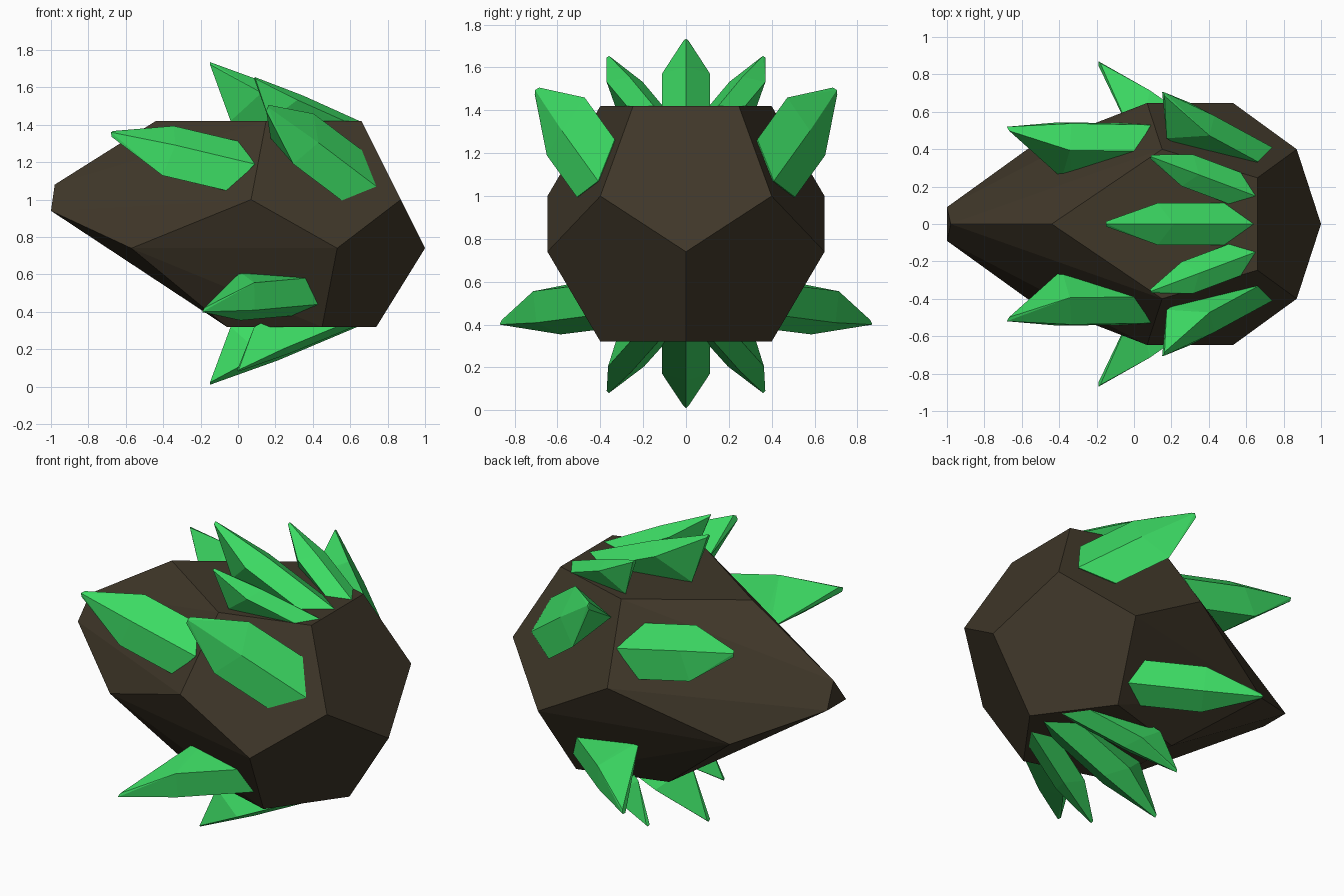
import bpy, bmesh
from math import cos, sin, radians
from mathutils import Vector

if "Cube" in bpy.data.objects:
    bpy.data.objects.remove(bpy.data.objects["Cube"])


def material(name, rgb):
    m = bpy.data.materials.new(name)
    m.diffuse_color = (*rgb, 1)
    m.use_nodes = True
    m.node_tree.nodes["Principled BSDF"].inputs["Base Color"].default_value = m.diffuse_color
    return m


def hull_object(name, points, mat):
    bm = bmesh.new()
    for p in points:
        bm.verts.new(p)
    bmesh.ops.convex_hull(bm, input=bm.verts)
    bmesh.ops.dissolve_limit(bm, angle_limit=radians(2.5), verts=bm.verts, edges=bm.edges)
    bmesh.ops.recalc_face_normals(bm, faces=bm.faces)
    me = bpy.data.meshes.new(name)
    bm.to_mesh(me)
    bm.free()
    me.materials.append(mat)
    ob = bpy.data.objects.new(name, me)
    bpy.context.collection.objects.link(ob)
    return ob


rock = material("rock", (0.05, 0.038, 0.022))
green = material("crystal", (0.045, 0.70, 0.125))

# Rock: dodecahedron with its -x side pulled out and the tip cut off
CX, CZ = 0.32, 0.87
pts = []
for k in range(5):
    for r, z, offset in ((0.42, 0.55, 36), (0.68, 0.13, 36), (0.68, -0.13, 0), (0.42, -0.55, 0)):
        a = radians(offset + 72 * k)
        pts.append(Vector((CX + r * cos(a), r * sin(a), CZ + z)))
body = []
for p in pts:
    dx, up = p.x - CX, p.z > CZ
    if up and dx < -0.6:                       # pulled tip, cut to a triangle
        body += [(-0.98, 0, 1.08), (-1, 0.09, 0.94), (-1, -0.09, 0.94)]
        continue
    if up and dx < -0.4:
        p.x = -0.44                            # rear corner of the top face
    elif up and dx < 0:
        p.x -= 0.04
    elif dx < -0.5:
        p.x = -0.57                            # lower rear corners
    elif dx < -0.3:
        p.x = -0.06                            # rear corners of the bottom face
    body.append(p)
hull_object("rock_body", body, rock)

# Crystal section points: (along to tip, sideways, height)
SHAPE = [(1, 0, 1), (1, 0.12, 0.96), (1, -0.12, 0.96), (0.99, 0, 0.9),
         (0.54, 0, 0.58), (0.65, 1, 0.48), (0.65, -1, 0.48), (0.81, 0, 0.45),
         (0, 0, 0), (0.2, 1, 0), (0.2, -1, 0), (0.86, 0, 0),
         (0.03, 0, -0.08), (0.2, 0.9, -0.08), (0.2, -0.9, -0.08), (0.8, 0, -0.08)]


def crystal(name, tip, root, normal, width):
    tip, root, n = Vector(tip), Vector(root), Vector(normal).normalized()
    height = (tip - root).dot(n)
    along = tip - root - n * height
    side = n.cross(along).normalized() * width
    hull_object(name, [root + along * a + side * v + n * height * h for a, v, h in SHAPE], green)


# Middle crystals on the top and bottom faces
crystal("top_crystal", (-0.15, 0, 1.735), (0.64, 0, 1.42), (0, 0, 1), 0.112)
crystal("bottom_crystal", (-0.15, 0, 0.01), (0.64, 0, 0.32), (0, 0, -1), 0.112)

# Paired crystals, mirrored across y
PAIRS = [
    ("top_side_crystal", (0.09, 0.36, 1.655), (0.65, 0.15, 1.42), (0, 0, 1), 0.09),
    ("bottom_side_crystal", (0.0, 0.36, 0.08), (0.62, 0.13, 0.32), (0, 0, -1), 0.09),
    ("shoulder_crystal", (0.16, 0.705, 1.495), (0.74, 0.41, 1.07), (0.276, 0.85, 0.447), 0.17),
    ("rear_crystal", (-0.68, 0.52, 1.36), (0.09, 0.53, 1.19), (-0.48, 0.71, 0.51), 0.155),
    ("lower_crystal", (-0.19, 0.87, 0.40), (0.43, 0.458, 0.44), (-0.255, 0.853, -0.454), 0.125),
]
for name, tip, root, n, w in PAIRS:
    for s, label in ((1, "back"), (-1, "front")):
        crystal(f"{name}_{label}", *[(p[0], s * p[1], p[2]) for p in (tip, root, n)], w)
